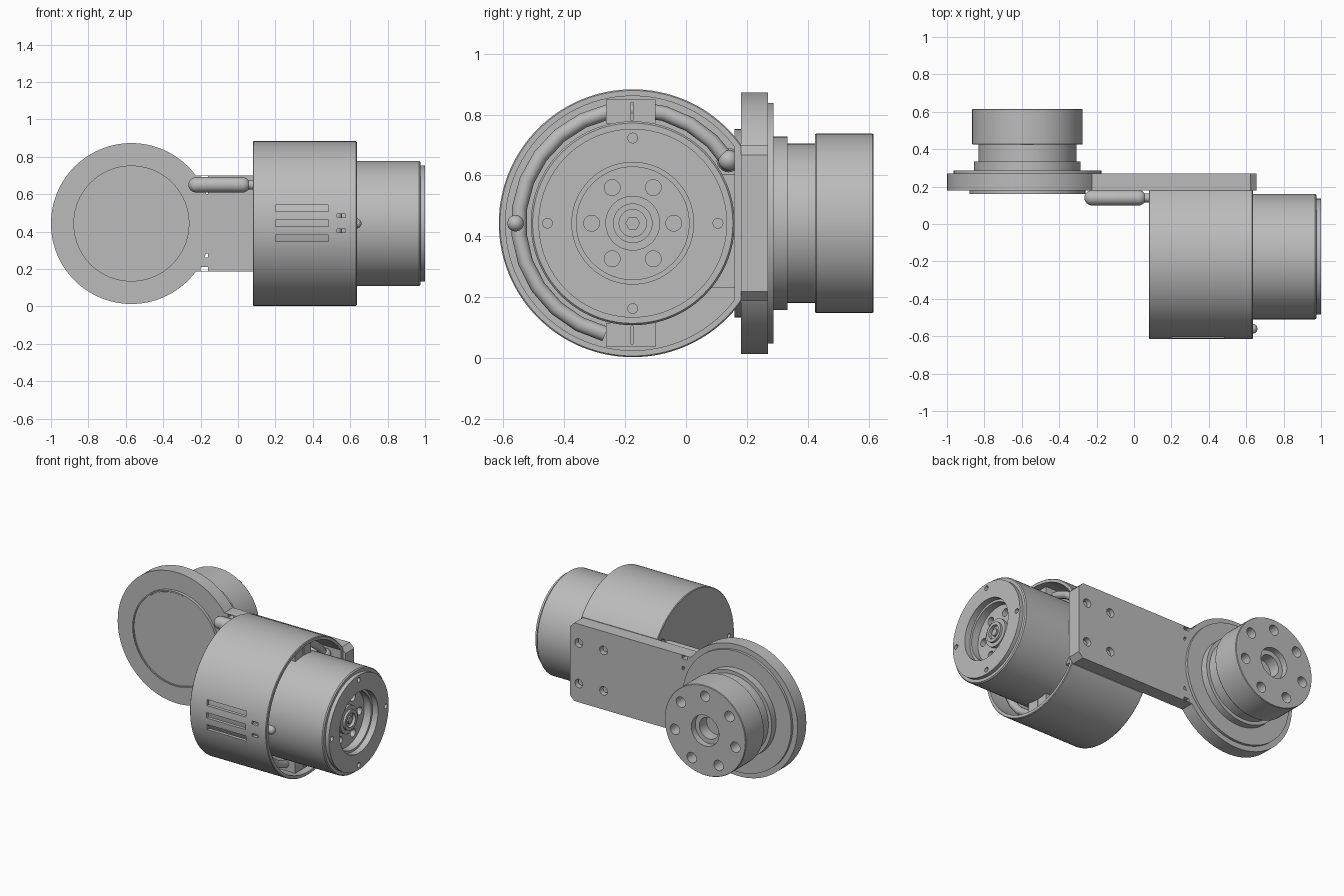
import bpy, bmesh, math
from mathutils import Vector

if "Cube" in bpy.data.objects:
    bpy.data.objects.remove(bpy.data.objects["Cube"])

grey = bpy.data.materials.new("machined grey")
grey.use_nodes = True
grey.diffuse_color = (0.5, 0.5, 0.5, 1)
grey.node_tree.nodes["Principled BSDF"].inputs["Base Color"].default_value = (0.5, 0.5, 0.5, 1)

AXIS_Z = 0.443                      # height shared by both rotation axes
MOTOR = Vector((0, -0.175, AXIS_Z))  # axis along x
WHEEL = Vector((-0.57, 0, AXIS_Z))   # axis along y


def finish(name, bm):
    bmesh.ops.recalc_face_normals(bm, faces=bm.faces)
    mesh = bpy.data.meshes.new(name)
    bm.to_mesh(mesh)
    bm.free()
    mesh.materials.append(grey)
    obj = bpy.data.objects.new(name, mesh)
    bpy.context.collection.objects.link(obj)
    smooth(obj)
    return obj


def smooth(obj):
    for poly in obj.data.polygons:
        poly.use_smooth = True
    obj.data.set_sharp_from_angle(angle=math.radians(30))


def along(axis, center, radius, angle, pos):
    u, v = radius * math.cos(angle), radius * math.sin(angle)
    offset = Vector((pos, u, v)) if axis == "x" else Vector((u, pos, v))
    return center + offset


def lathe(name, axis, center, profile, sides=96):
    """Solid of revolution from (radius, position) pairs, capped at both ends."""
    bm = bmesh.new()
    rings = [[bm.verts.new(along(axis, center, r, math.tau * i / sides, p))
              for i in range(sides)] for r, p in profile]
    for a, b in zip(rings, rings[1:]):
        for i in range(sides):
            j = (i + 1) % sides
            bm.faces.new((a[i], a[j], b[j], b[i]))
    bm.faces.new(rings[0])
    bm.faces.new(rings[-1])
    return finish(name, bm)


def box(name, x, y, z, bevel=0):
    bm = bmesh.new()
    bmesh.ops.create_cube(bm, size=1)
    for v in bm.verts:
        v.co = [lo + (c + 0.5) * (hi - lo) for c, (lo, hi) in zip(v.co, (x, y, z))]
    if bevel:
        edges = [e for e in bm.edges if all(v.co.x > x[1] - 0.001 for v in e.verts)
                 and abs(e.verts[0].co.y - e.verts[1].co.y) > 0.01]
        bmesh.ops.bevel(bm, geom=edges, offset=bevel, segments=1, affect="EDGES")
    return finish(name, bm)


def holes(axis, center, ring, count, radius, span, start=0.0, sides=24):
    """Cutters spaced evenly round a ring."""
    return [lathe("cutter", axis,
                  along(axis, center, ring, start + math.tau * i / count, 0),
                  [(radius, span[0]), (radius, span[1])], sides) for i in range(count)]


def cut(obj, cutters):
    for c in cutters:
        c.hide_render = True
        mod = obj.modifiers.new("cut", "BOOLEAN")
        mod.operation, mod.solver, mod.object = "DIFFERENCE", "EXACT", c
    graph = bpy.context.evaluated_depsgraph_get()
    mesh = bpy.data.meshes.new_from_object(obj.evaluated_get(graph))
    obj.modifiers.clear()
    obj.data = mesh
    for c in cutters:
        bpy.data.objects.remove(c)
    smooth(obj)
    return obj


def tube(name, points, radius):
    curve = bpy.data.curves.new(name, "CURVE")
    curve.dimensions = "3D"
    curve.bevel_depth, curve.bevel_resolution = radius, 4
    curve.use_fill_caps = True
    spline = curve.splines.new("POLY")
    spline.points.add(len(points) - 1)
    for p, co in zip(spline.points, points):
        p.co = (*co, 1)
    curve.materials.append(grey)
    obj = bpy.data.objects.new(name, curve)
    bpy.context.collection.objects.link(obj)
    return obj


def capsule(name, center, radius, start, end):
    steps = [math.pi / 2 * i / 6 for i in range(6)]
    head = [(max(radius * math.sin(t), 0.002), start + radius * (1 - math.cos(t))) for t in steps]
    tail = [(r, start + end - p) for r, p in reversed(head)]
    return lathe(name, "x", center, head + [(radius, start + radius), (radius, end - radius)] + tail, 24)


# Motor housing: thin open shell with a closed inner end and a flat back
cavity = lathe("cavity", "x", MOTOR, [(0.418, 0.11), (0.418, 0.7)])
cut(cavity, [box("cutter", (0, 1), (0.16, 1), (0, 1))])
housing = lathe("motor_housing", "x", MOTOR,
                [(0.436, 0.08), (0.44, 0.084), (0.44, 0.631), (0.436, 0.635)], 128)
slots = [box("cutter", (0.2, 0.485), (-0.7, -0.5), (z - 0.018, z + 0.018))
         for z in (0.365, 0.445, 0.525)]
slots += [box("cutter", (0.53, 0.575), (-0.7, -0.5), (z - 0.01, z + 0.01))
          for z in (0.405, 0.485)]
cable_exit = Vector((0, 0.14, 0.65))
cut(housing, [box("cutter", (0, 1), (0.18, 1), (-0.1, 1)), cavity] + slots
    + holes("x", cable_exit, 0, 1, 0.038, (0, 0.2))
    + holes("x", MOTOR, 0.385, 1, 0.015, (0, 0.2), math.pi))

# Motor body with a recessed output face
motor = lathe("motor_body", "x", MOTOR,
              [(0.335, 0.105), (0.335, 0.968), (0.329, 0.975), (0.31, 0.975), (0.31, 1.0),
               (0.2, 1.0), (0.2, 0.96), (0.185, 0.96), (0.185, 0.91)])
cut(motor, holes("x", MOTOR, 0.28, 4, 0.016, (0.96, 1.1))
    + holes("x", MOTOR, 0.135, 6, 0.026, (0.87, 0.95)))
hub = lathe("motor_hub", "x", MOTOR, [(0.09, 0.9), (0.09, 0.93), (0.065, 0.93), (0.065, 0.945)], 48)
cut(hub, holes("x", MOTOR, 0, 1, 0.045, (0.925, 1), sides=24))
lathe("hub_screw", "x", MOTOR, [(0.024, 0.92), (0.024, 0.94)], 6)

# Mount block and split clamps inside the housing
box("mount_block", (0.11, 0.6), (0.08, 0.18), (0.23, 0.605))
for name, low, high in (("upper_clamp", 0.77, 0.85), ("lower_clamp", 0.036, 0.116)):
    clamp = box(name, (0.4, 0.6), (-0.263, -0.1), (low, high))
    cut(clamp, [box("cutter", (0.55, 0.7), (-0.18, -0.174), (low + 0.01, high - 0.01))])

# Cable: ring inside the housing, straight run outside, end stud
arc = [along("x", MOTOR, 0.375, math.radians(32 + 14 * i), 0.53) for i in range(17)]
tube("cable_ring", arc, 0.025)
capsule("cable_turn", cable_exit, 0.034, 0.08, 0.57)
capsule("cable_sleeve", cable_exit, 0.041, -0.265, 0.065)
lathe("cable_neck", "x", cable_exit, [(0.024, 0.04), (0.024, 0.12)], 24)
capsule("cable_stud", MOTOR + Vector((0, -0.385, 0)), 0.027, 0.5, 0.66)

# Arm plate, hollowed to meet the wheel, with screw holes and notches
arm = box("arm_plate", (-0.3, 0.655), (0.18, 0.27), (0.187, 0.70), 0.032)
cutters = [lathe("cutter", "y", WHEEL, [(0.43, 0), (0.43, 0.5)])]
for x in (0.41, 0.59):
    for z in (0.31, 0.576):
        spot = Vector((x, 0, z))
        cutters += holes("y", spot, 0, 1, 0.028, (0.225, 0.4))
        lathe("arm_screw", "y", spot, [(0.021, 0.22), (0.021, 0.245)], 16)
for dz in (0.17, 0.243):
    for side in (-1, 1):
        z = AXIS_Z + side * dz
        cutters.append(box("cutter", (-0.2, -0.16), (0, 0.5), (z - 0.011, z + 0.011)))
cut(arm, cutters)

# Wheel: broad disc, front cover and stepped output flange
lathe("wheel_disc", "y", WHEEL,
      [(0.43, 0.18), (0.43, 0.27), (0.395, 0.27), (0.395, 0.287), (0.2, 0.287)])
lathe("front_cover", "y", WHEEL,
      [(0.298, 0.165), (0.298, 0.168), (0.302, 0.168), (0.302, 0.16), (0.31, 0.16), (0.31, 0.185)])
flange = lathe("output_flange", "y", WHEEL,
               [(0.285, 0.28), (0.285, 0.333), (0.262, 0.333), (0.262, 0.424), (0.292, 0.424),
                (0.295, 0.428), (0.295, 0.612), (0.292, 0.616), (0.1, 0.616), (0.1, 0.575),
                (0.07, 0.575), (0.07, 0.5)])
cut(flange, holes("y", WHEEL, 0.225, 7, 0.034, (0.53, 0.7), math.pi / 2))
